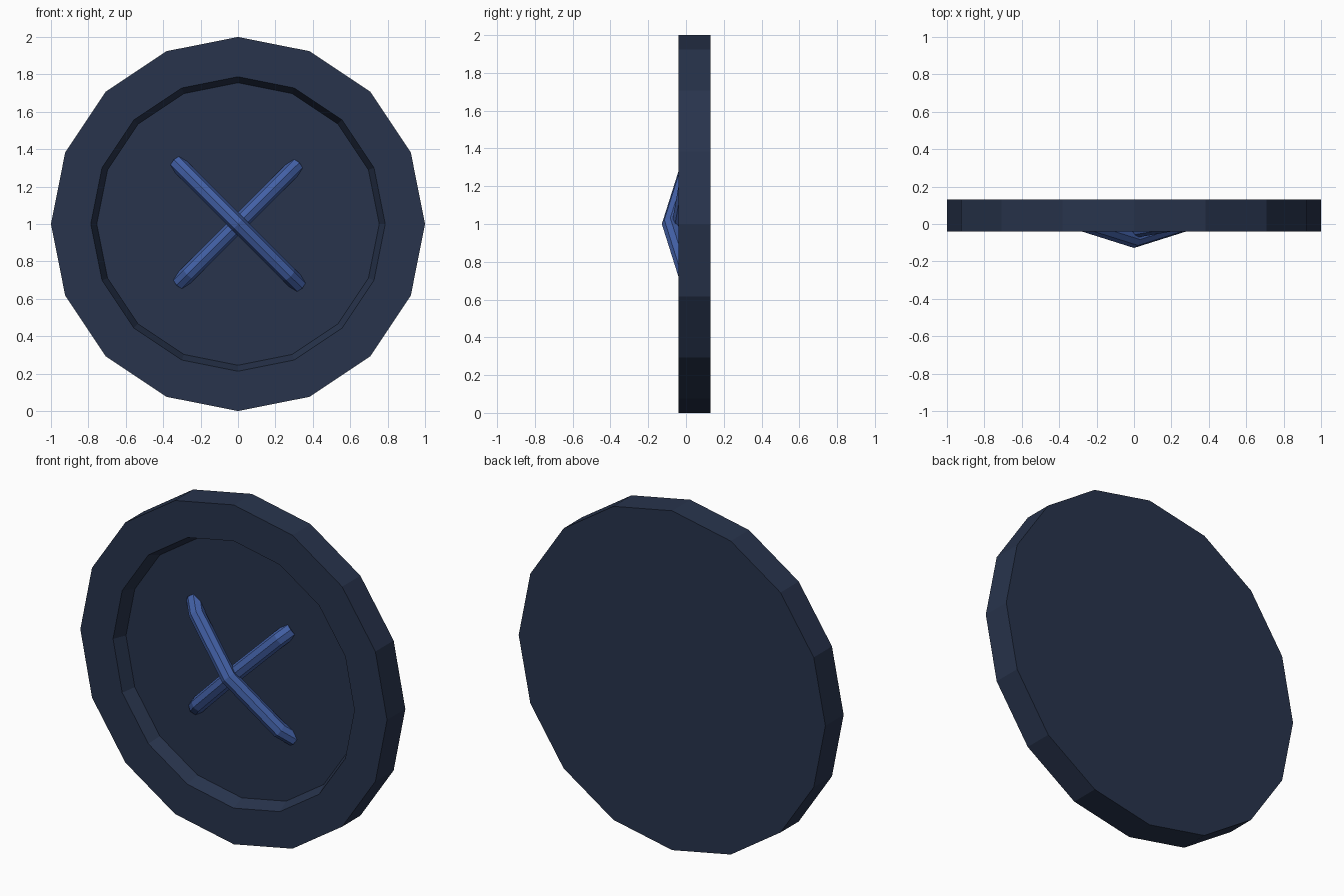
import bpy, bmesh, math
from mathutils import Vector

if "Cube" in bpy.data.objects:
    bpy.data.objects.remove(bpy.data.objects["Cube"])


def material(name, rgb):
    m = bpy.data.materials.new(name)
    m.diffuse_color = (*rgb, 1)
    m.use_nodes = True
    m.node_tree.nodes["Principled BSDF"].inputs["Base Color"].default_value = m.diffuse_color
    return m


navy = material("navy", (0.021, 0.034, 0.073))
blue = material("thread blue", (0.055, 0.117, 0.381))


def add_object(name, bm, mat):
    bmesh.ops.recalc_face_normals(bm, faces=bm.faces)
    me = bpy.data.meshes.new(name)
    bm.to_mesh(me)
    bm.free()
    me.materials.append(mat)
    bpy.context.collection.objects.link(bpy.data.objects.new(name, me))


def skin(rings):
    """Join equal rings of points into a capped tube."""
    bm = bmesh.new()
    vs = [[bm.verts.new(p) for p in r] for r in rings]
    n = len(vs[0])
    for a, b in zip(vs, vs[1:]):
        for i in range(n):
            j = (i + 1) % n
            bm.faces.new((a[i], a[j], b[j], b[i]))
    bm.faces.new(vs[0])
    bm.faces.new(vs[-1])
    return bm


# Button: 16-sided disc with a raised rim and a recessed front
profile = [(0.755, 0.035), (0.787, -0.04), (1.0, -0.04), (1.0, 0.13)]
angles = [i * math.tau / 16 for i in range(16)]
add_object("button_disc", skin([[(r * math.cos(a), y, 1 + r * math.sin(a))
                                 for a in angles] for r, y in profile]), navy)


def stitch(name, path, slope, radius=0.045, sides=8):
    """Sweep a round thread along a diagonal; path is (distance, y)."""
    along = Vector((1, 0, slope)).normalized()
    across = Vector((-along.z, 0, along.x))
    pts = [along * d + Vector((0, y, 1)) for d, y in path]
    rings = []
    for i, p in enumerate(pts):
        t0 = (pts[i] - pts[max(i - 1, 0)]).normalized()
        t1 = (pts[min(i + 1, len(pts) - 1)] - pts[i]).normalized()
        t = (t0 + t1).normalized()
        up = across.cross(t)
        rings.append([p + radius * (across * math.cos(a) + up * math.sin(a))
                      for a in (k * math.tau / sides for k in range(sides))])
    add_object(name, skin(rings), blue)


# Crossed threads: the upper one arches over the lower one
upper = [(0.46, 0.06), (0.38, 0.002), (0, -0.083)]
lower = [(0.44, 0.06), (0.37, 0.015), (0, -0.03)]
for name, half, slope in (("upper_thread", upper, -1), ("lower_thread", lower, 1)):
    stitch(name, [(-d, y) for d, y in half] + [p for p in half[-2::-1]], slope)
